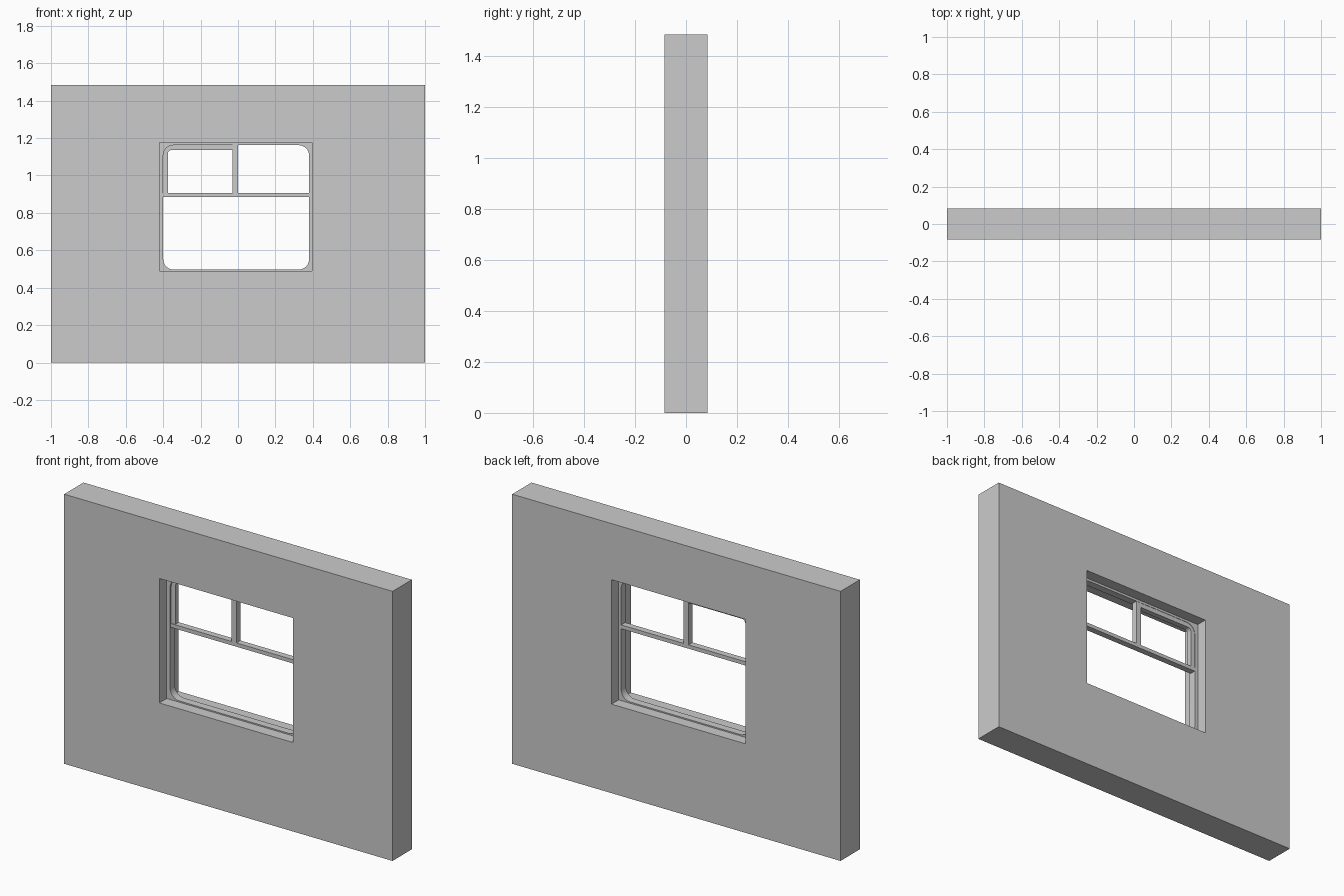
import bpy
import math

if "Cube" in bpy.data.objects:
    bpy.data.objects.remove(bpy.data.objects["Cube"])


def rounded_rect(x0, x1, z0, z1, radii=(0, 0, 0, 0), steps=6):
    """Outline from bottom-left, counter-clockwise: BL, BR, TR, TL radii."""
    corners = [(x0, z0, 1, 1), (x1, z0, -1, 1), (x1, z1, -1, -1), (x0, z1, 1, -1)]
    points = []
    for i, ((x, z, sx, sz), r) in enumerate(zip(corners, radii)):
        if r == 0:
            points.append((x, z))
            continue
        for k in range(steps + 1):
            a = math.pi + i * math.pi / 2 + k / steps * math.pi / 2
            points.append((x + sx * r + r * math.cos(a), z + sz * r + r * math.sin(a)))
    return points


def panel(name, loops, y0, y1):
    """Flat x/z outline (first loop) with holes (other loops), given depth in y."""
    curve = bpy.data.curves.new(name, 'CURVE')
    curve.dimensions = '2D'
    curve.fill_mode = 'BOTH'
    curve.extrude = (y1 - y0) / 2
    for loop in loops:
        spline = curve.splines.new('POLY')
        spline.points.add(len(loop) - 1)
        for p, (x, z) in zip(spline.points, loop):
            p.co = (x, z, 0, 1)
        spline.use_cyclic_u = True
    obj = bpy.data.objects.new(name, curve)
    bpy.context.collection.objects.link(obj)
    obj.rotation_euler = (math.pi / 2, 0, 0)
    obj.location.y = (y0 + y1) / 2
    bpy.ops.object.select_all(action='DESELECT')
    obj.select_set(True)
    bpy.context.view_layer.objects.active = obj
    bpy.ops.object.convert(target='MESH')
    bpy.ops.object.transform_apply(location=True, rotation=True, scale=True)
    bpy.ops.object.shade_smooth_by_angle(angle=math.radians(30))
    return bpy.context.object


# Wall with a rectangular window opening
opening = rounded_rect(-0.42, 0.395, 0.49, 1.175)
panel("wall", [rounded_rect(-1, 1, 0, 1.484), opening], -0.084, 0.084)

# Window frame with rounded inner corners, recessed in the opening
R = 0.055
panel("window_frame", [opening, rounded_rect(-0.40, 0.38, 0.497, 1.162, (R,) * 4)],
      -0.02, 0.022)

# Glazing bars
panel("transom_bar", [rounded_rect(-0.40, 0.38, 0.885, 0.906)], -0.014, 0.021)
panel("mullion_bar", [rounded_rect(-0.03, 0.0, 0.906, 1.162)], -0.014, 0.021)

# Extra sash edge along the left and top of the upper left pane
sash_outer = rounded_rect(-0.40, -0.03, 0.906, 1.162, (0, 0, 0, R))
sash_inner = rounded_rect(-0.375, -0.03, 0.906, 1.136, (0, 0, 0, 0.02))
panel("upper_left_sash", [sash_outer[1:] + sash_outer[:1] + sash_inner[:1]
                          + sash_inner[:1:-1]], -0.01, 0.02)
